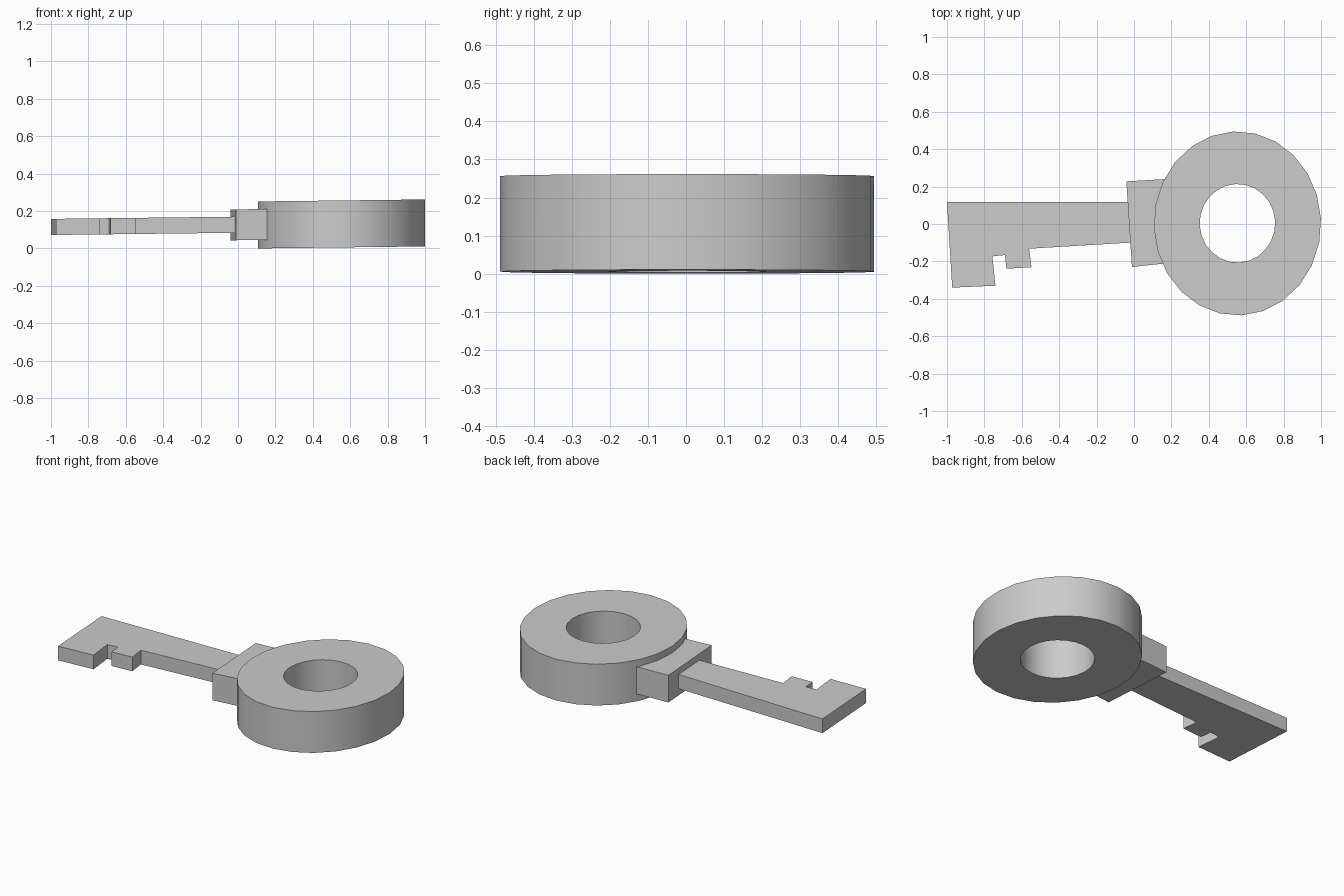
import bpy, bmesh, math

if "Cube" in bpy.data.objects:
    bpy.data.objects.remove(bpy.data.objects["Cube"])

SLOPE = 0.012   # the whole key leans up slightly toward the bow


def finish(name, bm):
    for v in bm.verts:
        v.co.z += SLOPE * (v.co.x - 0.11)
    bmesh.ops.recalc_face_normals(bm, faces=bm.faces)
    mesh = bpy.data.meshes.new(name)
    bm.to_mesh(mesh)
    bm.free()
    obj = bpy.data.objects.new(name, mesh)
    bpy.context.collection.objects.link(obj)
    return obj


def prism(name, profile, z0, z1):
    bm = bmesh.new()
    face = bm.faces.new([bm.verts.new((x, y, z0)) for x, y in profile])
    top = bmesh.ops.extrude_face_region(bm, geom=[face], use_keep_orig=True)
    for v in top["geom"]:
        if isinstance(v, bmesh.types.BMVert):
            v.co.z = z1
    return finish(name, bm)


def ring(name, cx, outer, inner, z0, z1, sides, phase):
    # four loops joined round a rectangular cross-section
    bm = bmesh.new()
    loops = []
    for (rx, ry, cy), z in ((outer, z0), (outer, z1), (inner, z1), (inner, z0)):
        angles = [phase + math.tau * i / sides for i in range(sides)]
        loops.append([bm.verts.new((cx + rx * math.cos(a), cy + ry * math.sin(a), z))
                      for a in angles])
    for k in range(4):
        a, b = loops[k], loops[(k + 1) % 4]
        for i in range(sides):
            j = (i + 1) % sides
            bm.faces.new((a[i], a[j], b[j], b[i]))
    return finish(name, bm)


# Round bow with finger hole
bow = ring("bow", 0.553, (0.447, 0.492, 0.003), (0.202, 0.21, 0.004),
           0.0, 0.251, 24, math.radians(3))
bpy.context.view_layer.objects.active = bow
bow.select_set(True)
bpy.ops.object.shade_smooth_by_angle(angle=math.radians(35))

# Collar block between bow and shaft
prism("collar", [(-0.041, 0.228), (0.2, 0.242), (0.2, -0.207), (-0.011, -0.23)],
      0.045, 0.21)

# Shaft with the bit teeth
prism("shaft", [(-1.0, 0.118), (0.02, 0.118), (0.02, -0.097), (-0.561, -0.132),
                (-0.548, -0.231), (-0.682, -0.239), (-0.69, -0.166),
                (-0.757, -0.173), (-0.741, -0.33), (-0.972, -0.34)],
      0.085, 0.171)
